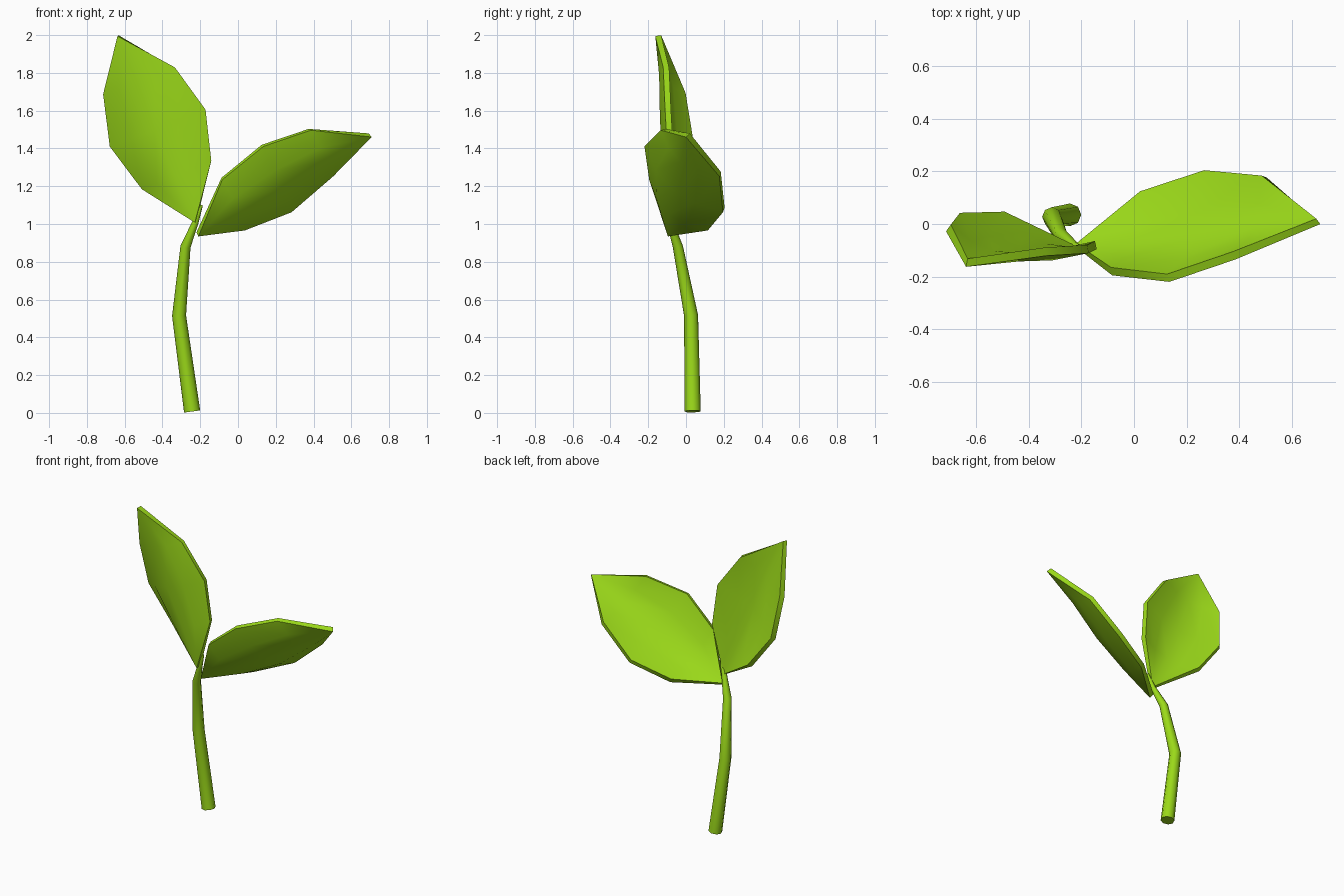
import bpy, bmesh, math
from mathutils import Vector

if "Cube" in bpy.data.objects:
    bpy.data.objects.remove(bpy.data.objects["Cube"])

green = bpy.data.materials.new("leaf_green")
green.diffuse_color = (0.33, 0.70, 0.01, 1)
green.use_nodes = True
green.node_tree.nodes["Principled BSDF"].inputs["Base Color"].default_value = green.diffuse_color


def finish(name, bm, angle):
    bmesh.ops.recalc_face_normals(bm, faces=bm.faces)
    mesh = bpy.data.meshes.new(name)
    bm.to_mesh(mesh)
    bm.free()
    ob = bpy.data.objects.new(name, mesh)
    bpy.context.collection.objects.link(ob)
    mesh.materials.append(green)
    bpy.ops.object.select_all(action='DESELECT')
    ob.select_set(True)
    bpy.context.view_layer.objects.active = ob
    bpy.ops.object.shade_smooth_by_angle(angle=math.radians(angle))
    return ob


def tube(name, path, sides=8):
    """Tapered tube through (x, y, z, radius) points."""
    bm = bmesh.new()
    pts = [Vector(p[:3]) for p in path]
    rings = []
    for i, p in enumerate(pts):
        d = pts[min(i + 1, len(pts) - 1)] - pts[max(i - 1, 0)]
        q = Vector((0, 0, 1)).rotation_difference(d)
        r = path[i][3]
        rings.append([bm.verts.new(p + q @ Vector((r * math.cos(a), r * math.sin(a), 0)))
                      for a in (2 * math.pi * k / sides for k in range(sides))])
    for a, b in zip(rings, rings[1:]):
        for k in range(sides):
            j = (k + 1) % sides
            bm.faces.new((a[k], a[j], b[j], b[k]))
    bm.faces.new(rings[0])
    bm.faces.new(rings[-1])
    return finish(name, bm, 50)


def leaf(name, base, tip, pairs, depths, thick=0.032, cols=4):
    """Cupped leaf: edge point pairs joined by sagging cross-sections."""
    bm = bmesh.new()
    base, tip = Vector(base), Vector(tip)
    wide = Vector(pairs[1][1]) - Vector(pairs[1][0])
    n = (tip - base).cross(wide).normalized()
    rows = []
    for (l, r), d in zip(pairs, depths):
        l, r = Vector(l), Vector(r)
        rows.append([bm.verts.new(l.lerp(r, s) - n * d * 4 * s * (1 - s))
                     for s in (k / cols for k in range(cols + 1))])
    vb, vt = bm.verts.new(base), bm.verts.new(tip)
    for k in range(cols):
        bm.faces.new((vb, rows[0][k + 1], rows[0][k]))
        for a, b in zip(rows, rows[1:]):
            bm.faces.new((a[k], a[k + 1], b[k + 1], b[k]))
        bm.faces.new((rows[-1][k], rows[-1][k + 1], vt))
    ob = finish(name, bm, 45)
    mod = ob.modifiers.new("thickness", 'SOLIDIFY')
    mod.thickness = thick
    mod.offset = 0
    bpy.ops.object.modifier_apply(modifier=mod.name)
    bpy.ops.object.shade_smooth_by_angle(angle=math.radians(45))
    return ob


# Bent, tapering stem
tube("stem", [(-0.243, 0.035, 0.008, 0.043), (-0.312, 0.027, 0.515, 0.037),
              (-0.278, -0.043, 0.88, 0.027), (-0.225, -0.085, 1.01, 0.017),
              (-0.192, -0.095, 1.1, 0.006)])

# Upright left leaf, hollow side facing back
leaf("upright_leaf", (-0.225, -0.098, 1.01), (-0.635, -0.147, 1.997),
     [((-0.50, 0.035, 1.19), (-0.145, -0.08, 1.335)),
      ((-0.67, 0.03, 1.415), (-0.175, -0.095, 1.605)),
      ((-0.705, -0.015, 1.69), (-0.337, -0.105, 1.828))],
     (0.07, 0.08, 0.06))

# Spreading right leaf, hollow side facing up and back
leaf("spreading_leaf", (-0.215, -0.085, 0.945), (0.70, 0.01, 1.47),
     [((-0.085, -0.18, 1.24), (0.03, 0.12, 0.98)),
      ((0.13, -0.205, 1.415), (0.275, 0.20, 1.075)),
      ((0.38, -0.12, 1.50), (0.495, 0.18, 1.265))],
     (0.075, 0.085, 0.07))
